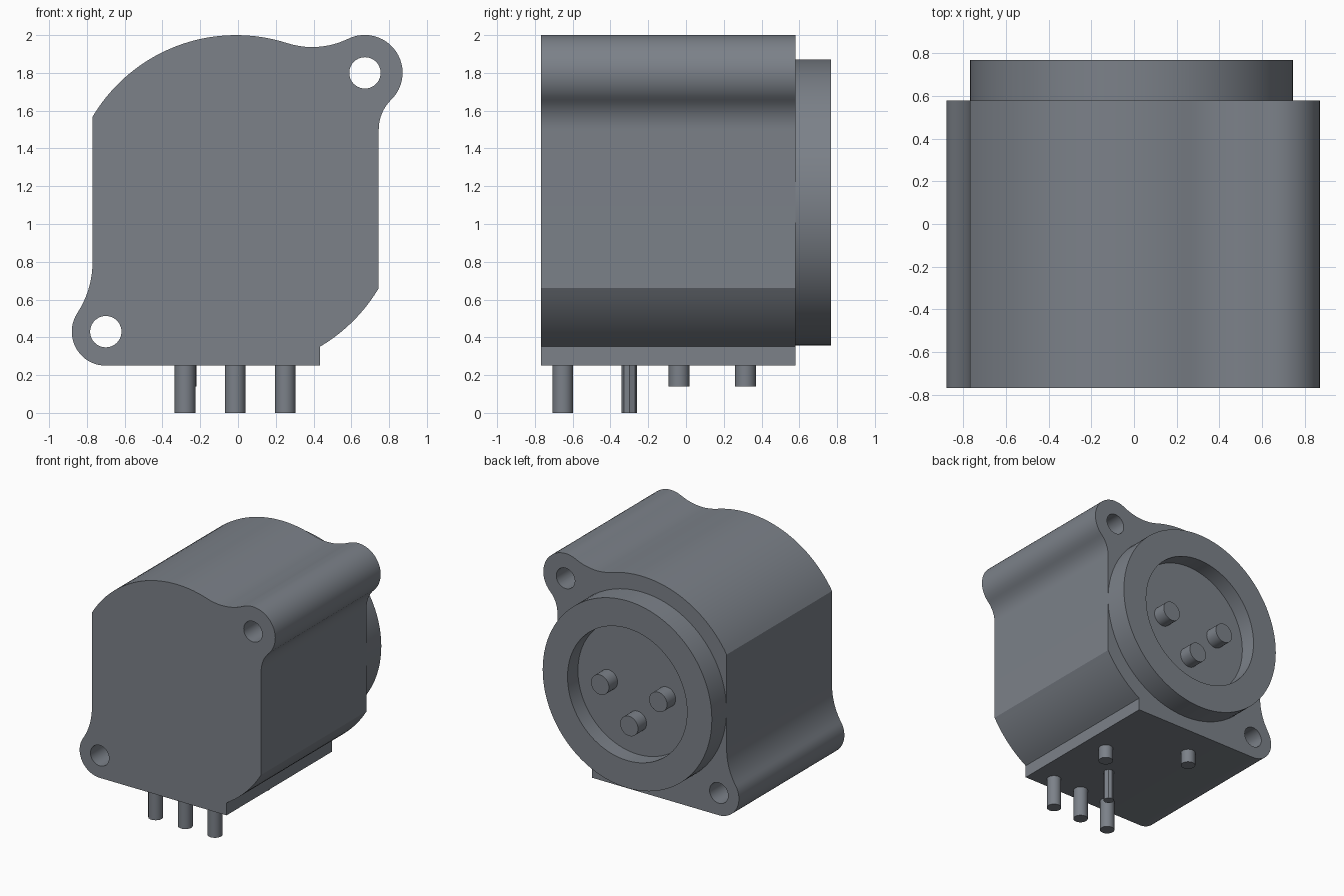
import bpy, bmesh, math
from mathutils import Matrix, Vector

cube = bpy.data.objects.get("Cube")
if cube:
    bpy.data.objects.remove(cube, do_unlink=True)

grey = bpy.data.materials.new("slate_grey")
grey.use_nodes = True
colour = (0.20, 0.22, 0.25, 1.0)
grey.diffuse_color = colour
grey.node_tree.nodes["Principled BSDF"].inputs["Base Color"].default_value = colour

FRONT, BACK = -0.768, 0.58
CX, CZ = -0.012, 1.115          # socket axis


def make_object(name, bm):
    bmesh.ops.recalc_face_normals(bm, faces=bm.faces[:])
    mesh = bpy.data.meshes.new(name)
    bm.to_mesh(mesh)
    bm.free()
    mesh.materials.append(grey)
    obj = bpy.data.objects.new(name, mesh)
    bpy.context.collection.objects.link(obj)
    return obj


def select(obj):
    bpy.ops.object.select_all(action='DESELECT')
    obj.select_set(True)
    bpy.context.view_layer.objects.active = obj


def smooth(obj):
    select(obj)
    bpy.ops.object.shade_smooth_by_angle(angle=math.radians(25))


def cylinder(name, start, end, radius, sides=32):
    start, end = Vector(start), Vector(end)
    axis = end - start
    turn = axis.to_track_quat('Z', 'Y').to_matrix().to_4x4()
    bm = bmesh.new()
    bmesh.ops.create_cone(bm, cap_ends=True, segments=sides, radius1=radius,
                          radius2=radius, depth=axis.length,
                          matrix=Matrix.Translation((start + end) / 2) @ turn)
    return make_object(name, bm)


def arc(centre, start, end, steps, clockwise=True):
    """Points on a circle about centre from start to end, in the x-z plane."""
    cx, cz = centre
    a = math.atan2(start[1] - cz, start[0] - cx)
    b = math.atan2(end[1] - cz, end[0] - cx)
    r0 = math.hypot(start[0] - cx, start[1] - cz)
    r1 = math.hypot(end[0] - cx, end[1] - cz)
    sweep = -((a - b) % math.tau) if clockwise else (b - a) % math.tau
    points = []
    for i in range(steps + 1):
        t = i / steps
        r = r0 + (r1 - r0) * t
        points.append((cx + r * math.cos(a + sweep * t), cz + r * math.sin(a + sweep * t)))
    return points


# Housing outline, clockwise seen from the front
upper_ear, lower_ear = (0.672, 1.80), (-0.70, 0.43)
outline = arc((CX, CZ), (-0.77, 1.568), (0.259, 1.958), 28)
outline += arc((0.39, 2.37), (0.259, 1.958), (0.582, 1.98), 10, False)[1:]
outline += arc(upper_ear, (0.582, 1.98), (0.811, 1.658), 24)[1:]
outline += arc((0.967, 1.50), (0.811, 1.658), (0.745, 1.50), 8, False)[1:]
outline += arc((CX, CZ), (0.745, 0.66), (0.435, 0.351), 10)
outline += [(0.435, 0.25)]
outline += arc(lower_ear, (-0.70, 0.25), (-0.851, 0.528), 20)
outline += arc((-1.268, 0.80), (-0.851, 0.528), (-0.77, 0.80), 10, False)[1:]

bm = bmesh.new()
face = bm.faces.new([bm.verts.new((x, FRONT, z)) for x, z in outline])
result = bmesh.ops.extrude_face_region(bm, geom=[face])
moved = [v for v in result["geom"] if isinstance(v, bmesh.types.BMVert)]
bmesh.ops.translate(bm, verts=moved, vec=(0, BACK - FRONT, 0))
housing = make_object("housing", bm)

# Mounting holes through both ears
for x, z in (upper_ear, lower_ear):
    cutter = cylinder("hole_cutter", (x, FRONT - 0.2, z), (x, BACK + 0.2, z), 0.083, 40)
    cutter.hide_render = True
    cut = housing.modifiers.new("mounting_hole", 'BOOLEAN')
    cut.operation = 'DIFFERENCE'
    cut.solver = 'EXACT'
    cut.object = cutter
    select(housing)
    bpy.ops.object.modifier_apply(modifier=cut.name)
    bpy.data.objects.remove(cutter, do_unlink=True)
smooth(housing)

# Round socket with a recessed floor, turned about the y axis
profile = [(0, 0.635), (0.535, 0.635), (0.535, 0.768), (0.757, 0.768), (0.757, 0.57), (0, 0.57)]
bm = bmesh.new()
verts = [bm.verts.new((CX + r, y, CZ)) for r, y in profile]
edges = [bm.edges.new(pair) for pair in zip(verts, verts[1:])]
bmesh.ops.spin(bm, geom=verts + edges, cent=(CX, 0, CZ), axis=(0, 1, 0),
               angle=math.tau, steps=96)
bmesh.ops.remove_doubles(bm, verts=bm.verts[:], dist=0.0005)
smooth(make_object("socket_ring", bm))

# Three contacts inside the socket
for name, dx, dz in (("left", 0.26, 0), ("right", -0.26, 0), ("lower", 0, -0.265)):
    x, z = CX + dx, CZ + dz
    smooth(cylinder(name + "_contact", (x, 0.62, z), (x, 0.745, z), 0.08))

# Solder pins and locating pegs under the housing: x, y, bottom z, radius, sides
legs = [
    ("left_solder_pin", 0.25, -0.652, 0.0, 0.055, 32),
    ("middle_solder_pin", -0.015, -0.652, 0.0, 0.055, 32),
    ("right_solder_pin", -0.28, -0.652, 0.0, 0.055, 32),
    ("ground_pin", 0.0, -0.30, 0.0, 0.041, 8),
    ("left_locating_peg", 0.25, -0.037, 0.14, 0.055, 32),
    ("right_locating_peg", -0.275, 0.315, 0.14, 0.055, 32),
]
for name, x, y, bottom, radius, sides in legs:
    smooth(cylinder(name, (x, y, bottom), (x, y, 0.27), radius, sides))
